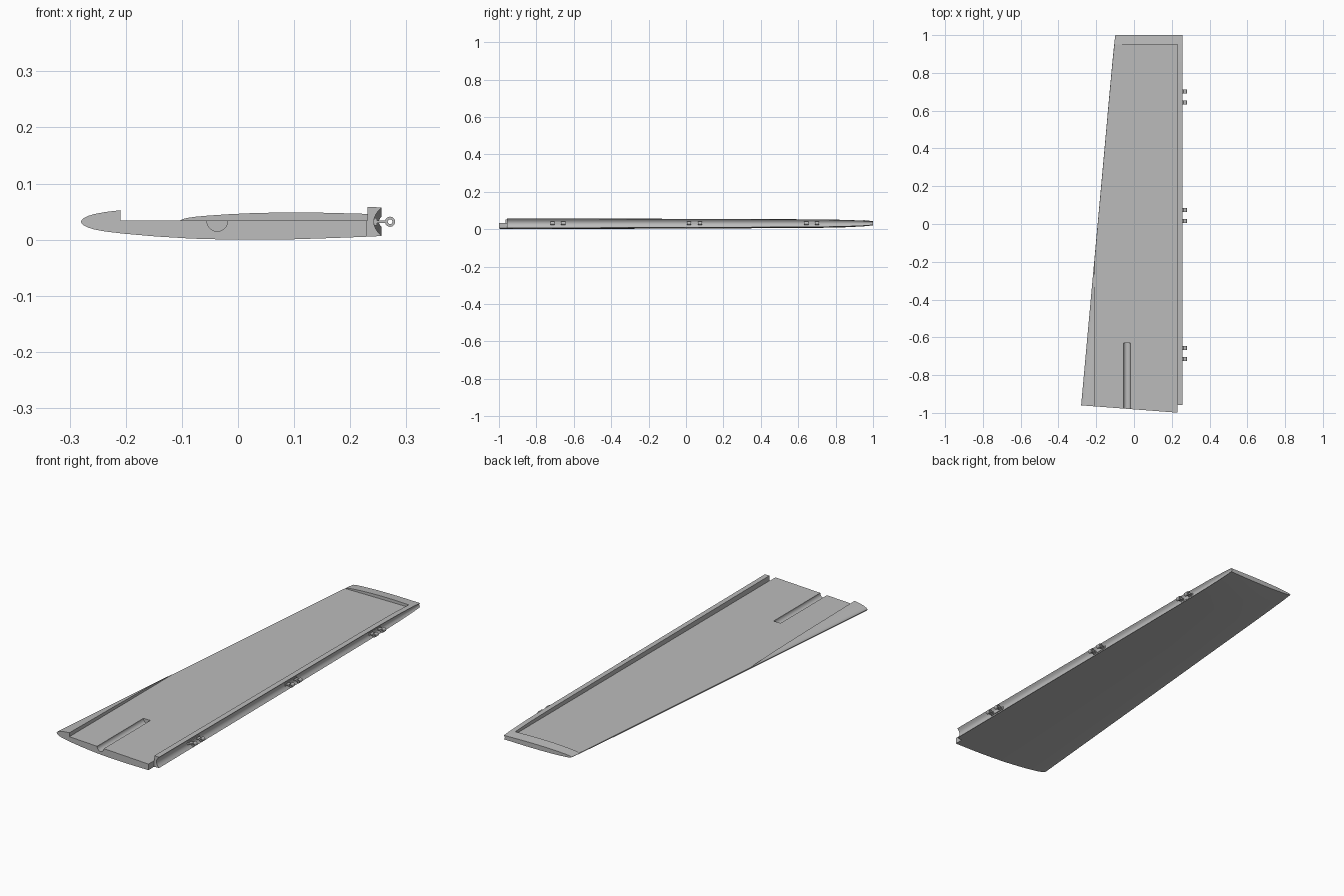
import bpy, bmesh, math

if "Cube" in bpy.data.objects:
    bpy.data.objects.remove(bpy.data.objects["Cube"])

ZC = 0.032          # height of the chord plane
TRAIL = 0.256       # straight trailing edge

grey = bpy.data.materials.new("light_grey")
grey.diffuse_color = (0.5, 0.5, 0.5, 1)
grey.use_nodes = True
grey.node_tree.nodes["Principled BSDF"].inputs["Base Color"].default_value = grey.diffuse_color


def make(name, bm):
    bmesh.ops.recalc_face_normals(bm, faces=bm.faces)
    me = bpy.data.meshes.new(name)
    bm.to_mesh(me)
    bm.free()
    me.materials.append(grey)
    ob = bpy.data.objects.new(name, me)
    bpy.context.collection.objects.link(ob)
    return ob


def add_box(bm, x, y, z):
    r = bmesh.ops.create_cube(bm, size=1)
    for v in r["verts"]:
        for i, (a, b) in enumerate((x, y, z)):
            v.co[i] = (a + b) / 2 + v.co[i] * (b - a)


def add_tube(bm, x, z, y0, y1, ro, ri, n=24):
    rings = []
    for r, y in ((ro, y0), (ro, y1), (ri, y1), (ri, y0)):
        rings.append([bm.verts.new((x + r * math.cos(2 * math.pi * i / n), y,
                                    z + r * math.sin(2 * math.pi * i / n))) for i in range(n)])
    for k in range(4):
        a, b = rings[k], rings[(k + 1) % 4]
        for i in range(n):
            j = (i + 1) % n
            bm.faces.new((a[i], a[j], b[j], b[i]))


def smooth(ob):
    bpy.ops.object.select_all(action="DESELECT")
    ob.select_set(True)
    bpy.context.view_layer.objects.active = ob
    bpy.ops.object.shade_smooth_by_angle(angle=math.radians(30))


# wing body: symmetric airfoil sections lofted along the span
FOIL = [(0.003, .11), (0.01, .21), (0.025, .33), (0.045, .43), (0.08, .54), (0.14, .66),
        (0.25, .82), (0.37, .94), (0.48, .99), (0.58, 1), (0.7, .98), (0.85, .9), (1, .8)]
# span position, leading edge x, half thickness
STATIONS = [(-0.96, -0.28, .032), (-0.3, -0.22, .0295), (0.3, -0.165, .027), (0.7, -0.129, .0248),
            (0.85, -0.115, .0215), (0.95, -0.105, .0165), (1.0, -0.099, .0115)]


def section(lead, half):
    chord = TRAIL - lead
    top = [(lead + t * chord, half * h) for t, h in FOIL]
    # concave trailing edge
    end, depth = top[-1][1], 0.014 * half / 0.032
    cove = [(TRAIL - depth * (1 - s * s), end * s) for s in (.75, .5, .25, 0, -.25, -.5, -.75)]
    return [(lead, 0)] + top + cove + [(x, -z) for x, z in reversed(top)]


bm = bmesh.new()
rows = []
for k, (y, lead, half) in enumerate(STATIONS):
    rows.append([bm.verts.new((x, y - (0.076 * (x + 0.28) if k == 0 else 0), ZC + z))
                 for x, z in section(lead, half)])
n = len(rows[0])
for a, b in zip(rows, rows[1:]):
    for i in range(n):
        j = (i + 1) % n
        bm.faces.new((a[i], a[j], b[j], b[i]))
bm.faces.new(rows[0])
bm.faces.new(rows[-1])
wing = make("wing_lower_half", bm)

# cutters: joint face, trailing lip end, spar tube groove
cutters = []
bm = bmesh.new()
add_box(bm, (-0.209, 0.231), (-1.2, 0.95), (0.034, 0.2))
cutters.append(make("joint_face_cutter", bm))
bm = bmesh.new()
add_box(bm, (0.2295, 0.4), (-1.2, -0.957), (-0.2, 0.2))
cutters.append(make("lip_end_cutter", bm))
bm = bmesh.new()
bmesh.ops.create_cone(bm, cap_ends=True, segments=32, radius1=0.0185, radius2=0.0185, depth=0.57)
for v in bm.verts:
    x, y, z = v.co
    v.co = (-0.037 + x, -0.915 + z, 0.0335 + y)
cutters.append(make("spar_groove_cutter", bm))

bpy.context.view_layer.objects.active = wing
for c in cutters:
    c.hide_render = True
    m = wing.modifiers.new(c.name, "BOOLEAN")
    m.operation, m.solver, m.object = "DIFFERENCE", "EXACT", c
    bpy.ops.object.modifier_apply(modifier=m.name)
for c in cutters:
    bpy.data.objects.remove(c)
smooth(wing)

# three hinges: base plate, two arms with eyelets
for k, yc in enumerate((-0.685, 0.045, 0.672)):
    bm = bmesh.new()
    add_box(bm, (0.240, 0.248), (yc - 0.042, yc + 0.042), (ZC - 0.007, ZC + 0.007))
    for s in (-1, 1):
        y = yc + s * 0.029
        add_box(bm, (0.243, 0.264), (y - 0.011, y + 0.011), (ZC - 0.0025, ZC + 0.0025))
        add_tube(bm, 0.271, ZC, y - 0.011, y + 0.011, 0.009, 0.0042)
    smooth(make("hinge_%d" % (k + 1), bm))
